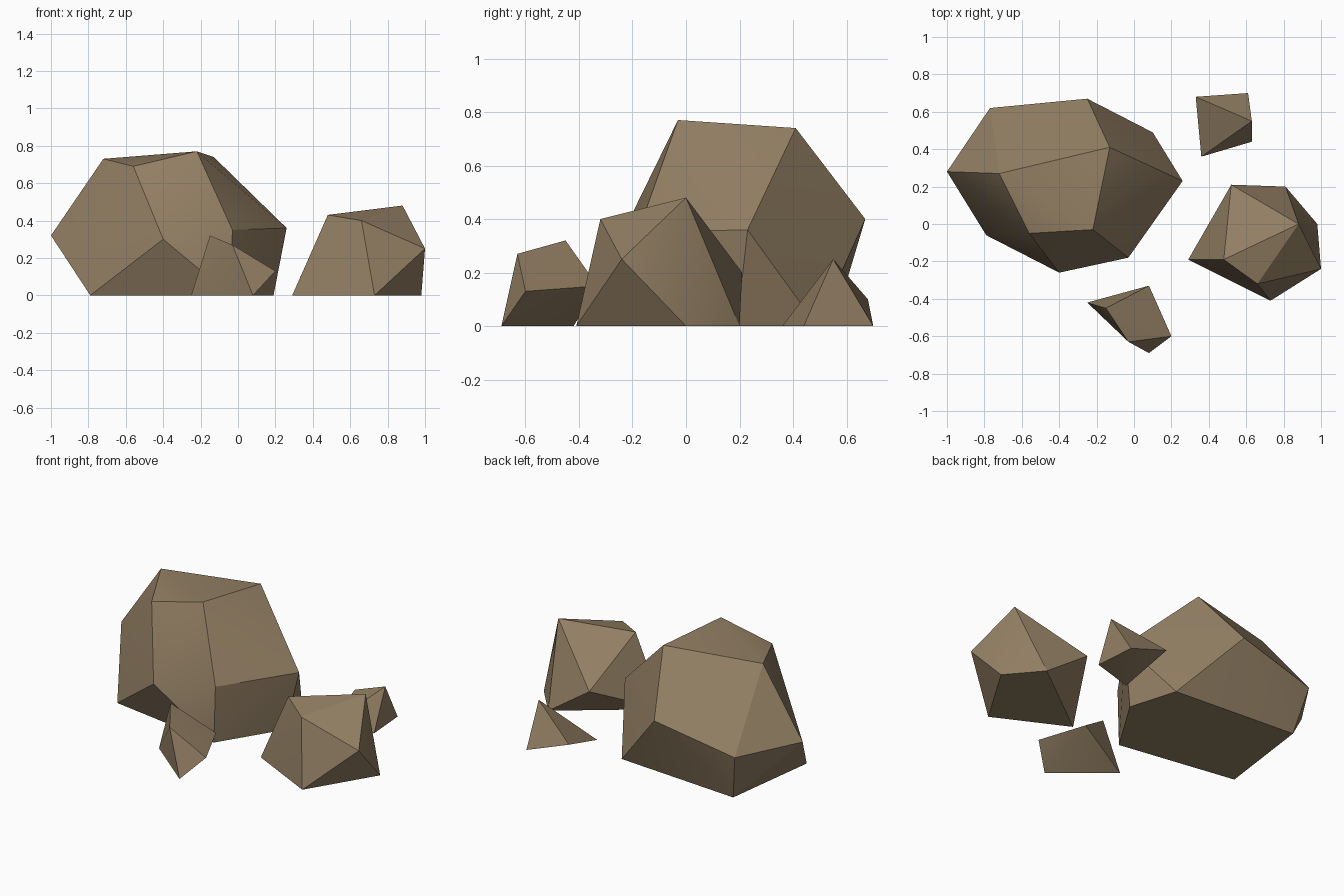
import bpy
import bmesh

default_cube = bpy.data.objects.get("Cube")
if default_cube:
    bpy.data.objects.remove(default_cube, do_unlink=True)

# Single earthy stone colour
STONE = (0.29, 0.212, 0.126, 1.0)
stone = bpy.data.materials.new("brown_stone")
stone.use_nodes = True
stone.diffuse_color = STONE
shader = next(n for n in stone.node_tree.nodes if n.type == "BSDF_PRINCIPLED")
shader.inputs["Base Color"].default_value = STONE
shader.inputs["Roughness"].default_value = 0.9


def make_rock(name, *rings):
    """Wrap a faceted stone skin around rings of corner points."""
    bm = bmesh.new()
    for ring in rings:
        for corner in ring:
            bm.verts.new(corner)
    hull = bmesh.ops.convex_hull(bm, input=bm.verts[:])
    leftovers = {g for g in hull["geom_interior"] + hull["geom_unused"]
                 if isinstance(g, bmesh.types.BMVert)}
    bmesh.ops.delete(bm, geom=list(leftovers), context="VERTS")
    # Merge the flat underside into one face
    bmesh.ops.dissolve_limit(bm, angle_limit=0.01, verts=bm.verts[:], edges=bm.edges[:])
    bmesh.ops.recalc_face_normals(bm, faces=bm.faces[:])
    mesh = bpy.data.meshes.new(name)
    bm.to_mesh(mesh)
    bm.free()
    mesh.materials.append(stone)
    rock = bpy.data.objects.new(name, mesh)
    bpy.context.collection.objects.link(rock)

    # Soft shading over shallow creases, crisp edges elsewhere
    bpy.ops.object.select_all(action="DESELECT")
    rock.select_set(True)
    bpy.context.view_layer.objects.active = rock
    bpy.ops.object.shade_smooth_by_angle(angle=0.5236)
    return rock


# Large boulder: footprint, bulging waist, crown
make_rock(
    "large_boulder",
    [(.19, .19, 0), (.1, .49, 0), (-.71, .55, 0), (-.79, -.06, 0), (-.04, -.18, 0)],
    [(.26, .23, .36), (-.25, .67, .4), (-.77, .62, .29), (-1, .28, .32),
     (-.4, -.26, .3), (-.03, -.18, .35)],
    [(-.13, .41, .74), (-.72, .27, .73), (-.56, -.05, .69), (-.22, -.03, .77)],
)

# Medium rock: footprint, waist, crown
make_rock(
    "medium_rock",
    [(.29, -.19, 0), (.73, -.41, 0), (.98, 0, 0), (.81, .2, 0)],
    [(1, -.24, .25), (.52, .21, .2)],
    [(.48, -.19, .43), (.66, -.32, .4), (.88, 0, .48)],
)

# Small leaning stone: ground edge, overhang, ridge
make_rock(
    "front_small_stone",
    [(-.25, -.42, 0), (.08, -.69, 0)],
    [(.2, -.6, .13), (.08, -.33, .15)],
    [(-.15, -.45, .32), (-.03, -.63, .27)],
)

# Small pointed stone: footprint, side corner, peak
make_rock(
    "back_small_stone",
    [(.36, .36, 0), (.63, .44, 0), (.61, .7, 0)],
    [(.33, .68, .1)],
    [(.63, .55, .25)],
)
